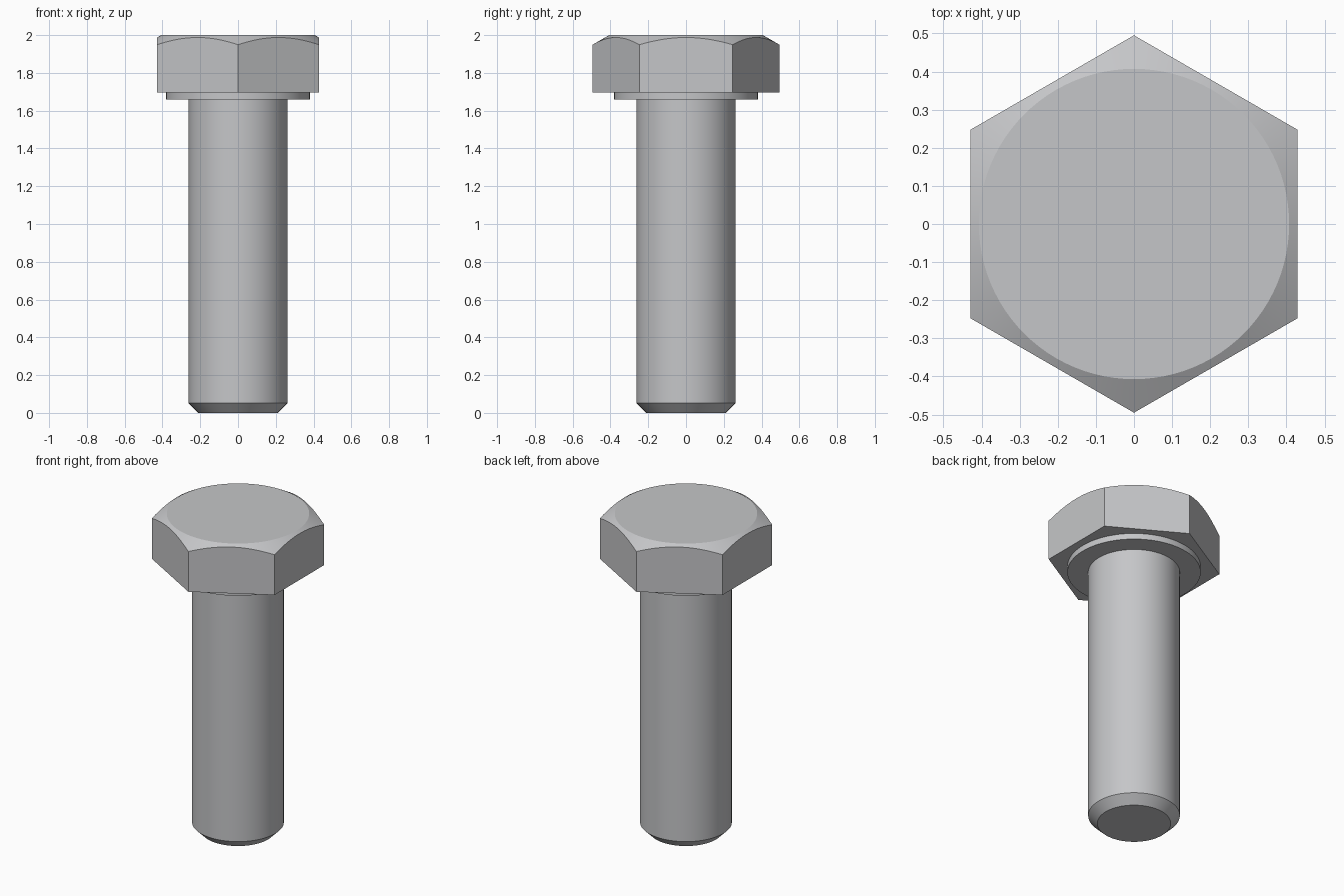
import bpy, bmesh
from math import cos, sin, pi, tan, radians

cube = bpy.data.objects.get("Cube")
if cube:
    bpy.data.objects.remove(cube, do_unlink=True)

SEGMENTS = 96
CORNER_R = 0.495          # hexagon corner radius
FLAT_R = CORNER_R * cos(pi / 6)
TOP_R = 0.407             # flat disc on top of the head
HEAD_Z, TOP_Z = 1.695, 2.0

steel = bpy.data.materials.new("steel grey")
steel.use_nodes = True
colour = (0.56, 0.565, 0.58, 1)
steel.diffuse_color = colour
steel.node_tree.nodes["Principled BSDF"].inputs["Base Color"].default_value = colour


def finish(bm, name):
    bmesh.ops.recalc_face_normals(bm, faces=bm.faces)
    mesh = bpy.data.meshes.new(name)
    bm.to_mesh(mesh)
    bm.free()
    mesh.materials.append(steel)
    obj = bpy.data.objects.new(name, mesh)
    bpy.context.collection.objects.link(obj)
    bpy.ops.object.select_all(action='DESELECT')
    obj.select_set(True)
    bpy.context.view_layer.objects.active = obj
    bpy.ops.object.shade_smooth_by_angle(angle=radians(20))
    return obj


def ring(bm, radius, z):
    return [bm.verts.new((radius * cos(2 * pi * i / SEGMENTS),
                          radius * sin(2 * pi * i / SEGMENTS), z))
            for i in range(SEGMENTS)]


def bridge(bm, low, high):
    for i in range(SEGMENTS):
        j = (i + 1) % SEGMENTS
        bm.faces.new((low[i], low[j], high[j], high[i]))


def turned(name, profile):
    """Solid of revolution from (radius, height) pairs."""
    bm = bmesh.new()
    rings = [ring(bm, r, z) for r, z in profile]
    for low, high in zip(rings, rings[1:]):
        bridge(bm, low, high)
    bm.faces.new(rings[0])
    bm.faces.new(rings[-1])
    return finish(bm, name)


# Hexagon head: flat sides cut by a 30 degree cone around the top disc
bm = bmesh.new()
disc = ring(bm, TOP_R, TOP_Z)
rim = []
for i in range(SEGMENTS):
    a = 2 * pi * i / SEGMENTS
    # distance to the hexagon edge, with flats facing +x and -x
    offset = (a + pi / 6) % (pi / 3) - pi / 6
    r = FLAT_R / cos(offset)
    z = TOP_Z - (r - TOP_R) * tan(radians(30))
    rim.append(bm.verts.new((r * cos(a), r * sin(a), z)))
bridge(bm, rim, disc)
bm.faces.new(disc)

per_side = SEGMENTS // 6
starts = [per_side // 2 + k * per_side for k in range(6)]
base = [bm.verts.new((rim[s].co.x, rim[s].co.y, HEAD_Z)) for s in starts]
bm.faces.new(base)
for k, s in enumerate(starts):
    arc = [rim[(s + i) % SEGMENTS] for i in range(per_side + 1)]
    bm.faces.new([base[(k + 1) % 6], base[k]][::-1] + arc[::-1])
finish(bm, "hex_head")

# Round bearing collar under the head
turned("collar", [(0.381, 1.658), (0.381, 1.70)])

# Shank with a chamfered tip
turned("shank", [(0.21, 0), (0.262, 0.052), (0.262, 1.68)])
